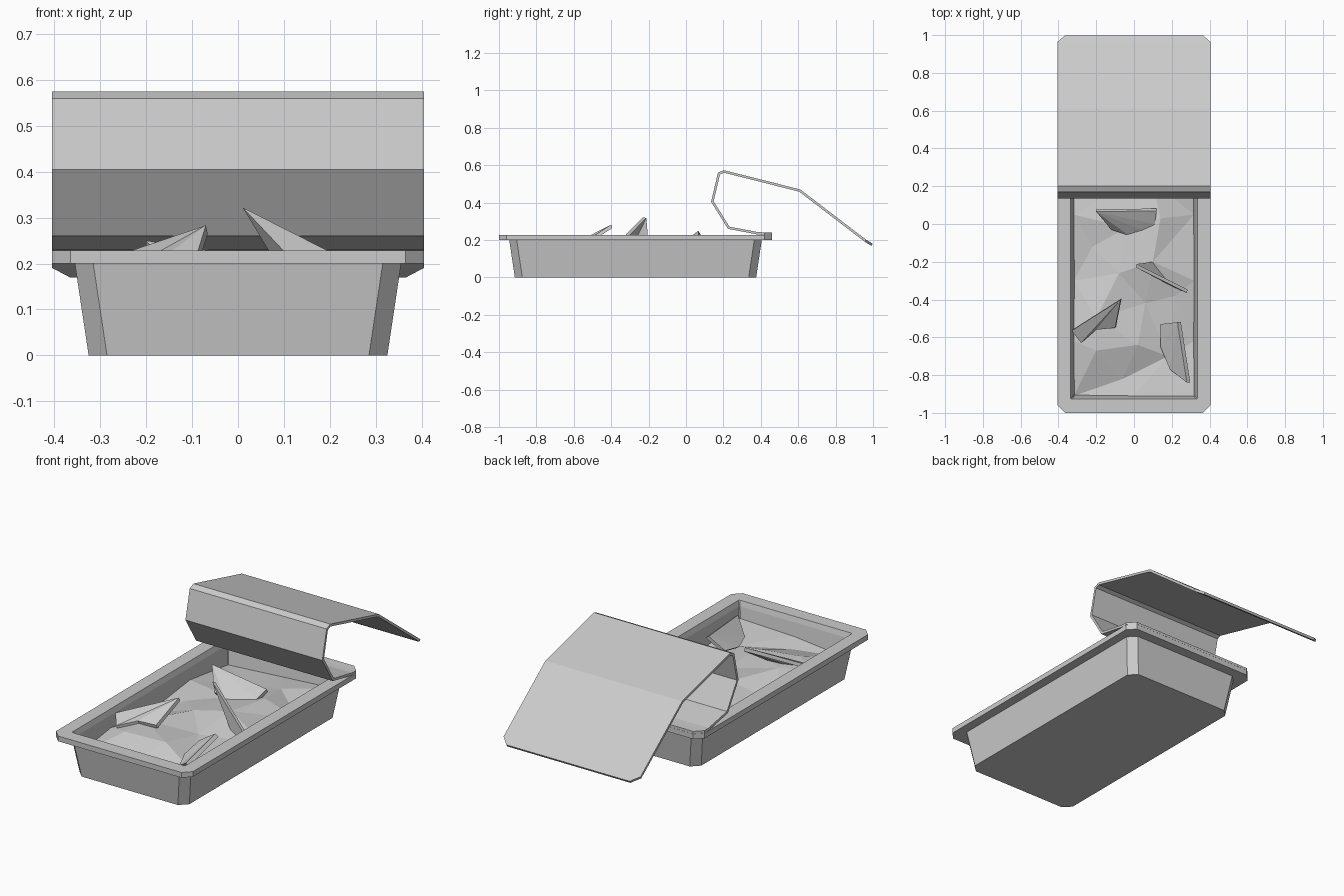
import bpy, bmesh
from mathutils import Vector
from mathutils.geometry import delaunay_2d_cdt

cube = bpy.data.objects.get("Cube")
if cube:
    bpy.data.objects.remove(cube, do_unlink=True)

grey = bpy.data.materials.new("light_grey")
grey.use_nodes = True
colour = (0.6, 0.6, 0.6, 1)
grey.diffuse_color = colour
grey.node_tree.nodes["Principled BSDF"].inputs["Base Color"].default_value = colour


def make(name, verts, faces, recalc=True):
    mesh = bpy.data.meshes.new(name)
    mesh.from_pydata([tuple(v) for v in verts], [], faces)
    if recalc:
        bm = bmesh.new()
        bm.from_mesh(mesh)
        bmesh.ops.recalc_face_normals(bm, faces=bm.faces)
        bm.to_mesh(mesh)
        bm.free()
    mesh.materials.append(grey)
    obj = bpy.data.objects.new(name, mesh)
    bpy.context.collection.objects.link(obj)
    return obj


# Tray: stacked chamfered rectangles, outside up over the rim and back down
TRAY_Y = -0.27


def ring(half_x, half_y, chamfer, z):
    a, b = half_x - chamfer, half_y - chamfer
    outline = [(half_x, -b), (half_x, b), (a, half_y), (-a, half_y),
               (-half_x, b), (-half_x, -b), (-a, -half_y), (a, -half_y)]
    return [(x, y + TRAY_Y, z) for x, y in outline]


rings = [ring(0.325, 0.645, 0.04, 0), ring(0.355, 0.675, 0.04, 0.2),
         ring(0.405, 0.73, 0.04, 0.2), ring(0.405, 0.73, 0.04, 0.228),
         ring(0.335, 0.657, 0.004, 0.228), ring(0.327, 0.649, 0.004, 0.2),
         ring(0.305, 0.625, 0.004, 0.02)]
verts = [v for r in rings for v in r]
faces = [tuple(reversed(range(8))), tuple(range(len(verts) - 8, len(verts)))]
for r in range(len(rings) - 1):
    for i in range(8):
        j = (i + 1) % 8
        faces.append((r * 8 + i, r * 8 + j, r * 8 + 8 + j, r * 8 + 8 + i))
make("tray", verts, faces)

# Peeled-back lid: a bent sheet with chamfered ends, rows of (half width, y, z)
rows = [(0.365, 0.46, 0.235), (0.405, 0.42, 0.235), (0.405, 0.385, 0.236),
        (0.405, 0.228, 0.266), (0.405, 0.141, 0.406), (0.405, 0.176, 0.555),
        (0.405, 0.202, 0.567), (0.405, 0.608, 0.465), (0.405, 0.96, 0.196),
        (0.365, 0.995, 0.175)]
verts = [(s * w, y, z) for w, y, z in rows for s in (-1, 1)]
faces = [(2 * i, 2 * i + 1, 2 * i + 3, 2 * i + 2) for i in range(len(rows) - 1)]
lid = make("peeled_lid", verts, faces)
solid = lid.modifiers.new("thickness", "SOLIDIFY")
solid.thickness = 0.013
solid.offset = 0
solid.use_even_offset = True

# Lumpy filling: low border against the walls, uneven peaks inside
peaks = [(-0.2, -0.67, 0.17), (0.02, -0.64, 0.16), (0.18, -0.7, 0.11),
         (-0.06, -0.82, 0.11), (-0.2, -0.5, 0.17), (0.06, -0.42, 0.13),
         (-0.08, -0.26, 0.16), (0.1, -0.2, 0.18), (0.22, -0.38, 0.13),
         (-0.22, -0.12, 0.12), (-0.04, -0.02, 0.15), (0.14, 0.03, 0.17),
         (-0.1, 0.18, 0.12), (0.1, 0.22, 0.14)]
border = []
for k, y in enumerate((-0.91, -0.62, -0.3, 0.05, 0.37)):
    border += [(s * 0.318, y, 0.12 + 0.02 * s * (-1) ** k) for s in (-1, 1)]
border += [(0, -0.91, 0.13), (0, 0.37, 0.12)]
points = peaks + border
result = delaunay_2d_cdt([Vector(p[:2]) for p in points], [], [], 0, 1e-5)
filling = [(v.x, v.y, points[ids[0]][2]) for v, ids in zip(result[0], result[3])]
make("filling", filling, result[2], recalc=False)


# Broken chunks: flat slivers standing in the filling
def shard(name, outline, push):
    front = [Vector(p) for p in outline]
    n = len(front)
    verts = front + [p + Vector(push) for p in front]
    faces = []
    for i in range(1, n - 1):
        faces += [(0, i, i + 1), (n, n + i + 1, n + i)]
    for i in range(n):
        j = (i + 1) % n
        faces.append((i, n + i, n + j, j))
    make(name, verts, faces)


shard("back_shard",
      [(-0.2, 0.065, 0.25), (-0.12, -0.03, 0.16), (-0.03, -0.06, 0.15),
       (0.06, -0.04, 0.155), (0.11, 0.0, 0.17), (0.12, 0.07, 0.2)],
      (0, 0.012, -0.018))
shard("tall_shard",
      [(0.01, -0.23, 0.322), (0.28, -0.365, 0.185), (0.22, -0.34, 0.1),
       (0.12, -0.215, 0.14)],
      (0.003, 0.018, -0.004))
shard("left_shard",
      [(-0.07, -0.4, 0.283), (-0.33, -0.565, 0.195), (-0.28, -0.63, 0.165),
       (-0.2, -0.56, 0.185), (-0.1, -0.55, 0.185)],
      (0.004, 0.006, -0.018))
shard("front_shard",
      [(0.23, -0.52, 0.217), (0.14, -0.53, 0.16), (0.14, -0.65, 0.135),
       (0.19, -0.77, 0.13), (0.28, -0.84, 0.195)],
      (0.018, 0, -0.012))
